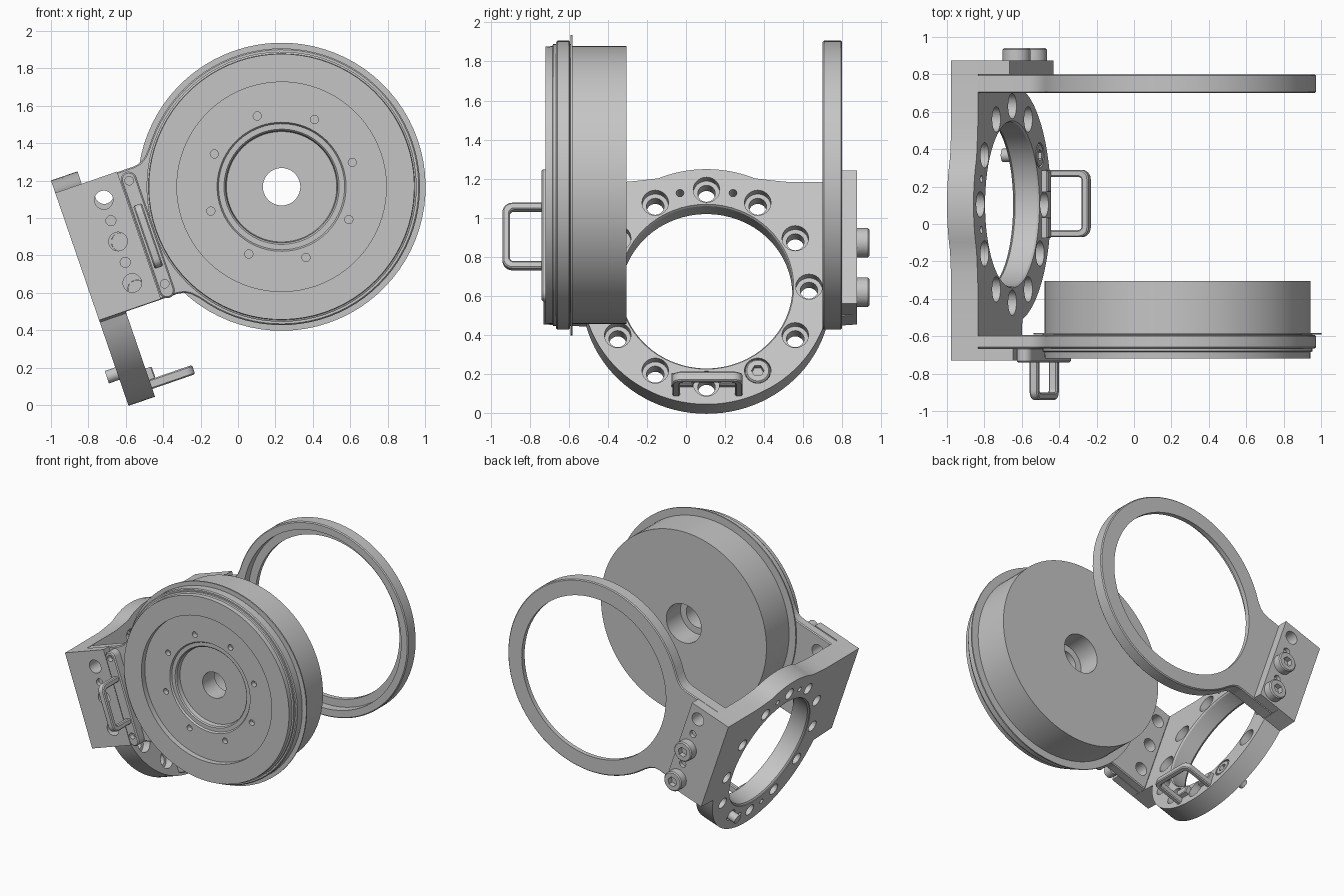
import bpy, bmesh
from math import sin, cos, pi, radians
from mathutils import Matrix, Vector

if "Cube" in bpy.data.objects:
    bpy.data.objects.remove(bpy.data.objects["Cube"])

grey = bpy.data.materials.new("machined_grey")
grey.use_nodes = True
COLOR = (0.56, 0.56, 0.56, 1)
grey.diffuse_color = COLOR
for node in grey.node_tree.nodes:
    if node.type == 'BSDF_PRINCIPLED':
        node.inputs["Base Color"].default_value = COLOR

# Everything is built in the bracket's own frame, then tilted as a whole
TILT = Matrix.Translation((-1, 0, 1.2)) @ Matrix.Rotation(radians(-19), 4, 'Y')
FRONT, BACK = -0.73, 0.875      # outer faces of the side flanges
THICK = 0.15                    # side plate thickness
HUB = (1.155, -0.433)           # wheel axis
RING = (0.105, -0.637)          # side ring axis
RING_R, BOLT_R = 0.637, 0.525


def place(axis, p, q, h):
    return Vector({'X': (h, p, q), 'Y': (p, h, q), 'Z': (p, q, h)}[axis])


def to_object(name, bm):
    bmesh.ops.recalc_face_normals(bm, faces=bm.faces)
    me = bpy.data.meshes.new(name)
    bm.to_mesh(me)
    bm.free()
    me.materials.append(grey)
    ob = bpy.data.objects.new(name, me)
    bpy.context.collection.objects.link(ob)
    ob.matrix_world = TILT
    return ob


def lathe(bm, profile, centre, axis, segs=32):
    """Spin (radius, height) points; radius 0 at both ends closes with caps, else a loop."""
    solid = profile[0][0] == 0
    pts = profile[1:-1] if solid else profile
    rings = []
    for r, h in pts:
        rings.append([bm.verts.new(place(axis, centre[0] + r * cos(2 * pi * k / segs),
                                         centre[1] + r * sin(2 * pi * k / segs), h))
                      for k in range(segs)])
    pairs = list(zip(rings, rings[1:]))
    if solid:
        bm.faces.new(rings[0])
        bm.faces.new(rings[-1][::-1])
    else:
        pairs.append((rings[-1], rings[0]))
    for a, b in pairs:
        for k in range(segs):
            j = (k + 1) % segs
            bm.faces.new((a[k], a[j], b[j], b[k]))


def rod(bm, r, centre, axis, lo, hi, segs=24):
    lathe(bm, [(0, lo), (r, lo), (r, hi), (0, hi)], centre, axis, segs)


def make_plate(name, outline, axis, lo, hi, chamfer=0):
    bm = bmesh.new()
    a = [bm.verts.new(place(axis, p, q, lo)) for p, q in outline]
    b = [bm.verts.new(place(axis, p, q, hi)) for p, q in outline]
    caps = [bm.faces.new(a), bm.faces.new(b[::-1])]
    for i in range(len(a)):
        j = (i + 1) % len(a)
        bm.faces.new((a[j], a[i], b[i], b[j]))
    if chamfer:
        bmesh.ops.recalc_face_normals(bm, faces=bm.faces)
        edges = list({e for f in caps for e in f.edges})
        bmesh.ops.bevel(bm, geom=edges, offset=chamfer, segments=1, affect='EDGES')
    return to_object(name, bm)


def cut(ob, bm):
    cutter = to_object("cutter", bm)
    cutter.hide_render = True
    mod = ob.modifiers.new("cut", 'BOOLEAN')
    mod.operation, mod.solver, mod.object = 'DIFFERENCE', 'EXACT', cutter
    bpy.context.view_layer.objects.active = ob
    bpy.ops.object.modifier_apply(modifier=mod.name)
    bpy.data.objects.remove(cutter)


def arc(centre, r, start, end, n):
    angles = [radians(start + (end - start) * i / n) for i in range(n + 1)]
    return [(centre[0] + r * cos(t), centre[1] + r * sin(t)) for t in angles]


def rect(x0, x1, y0, y1):
    return [(x0, y0), (x1, y0), (x1, y1), (x0, y1)]


# Side plate: wide block merged with a bolted ring
top, low, cy = -0.07, -0.79, RING[0]
outline = ([(FRONT, top), (cy - 0.42, top), (cy - 0.34, -0.062)]
           + arc(RING, RING_R, 113, 67, 10)
           + [(cy + 0.34, -0.062), (cy + 0.42, top), (BACK, top), (BACK, low)]
           + arc(RING, RING_R, -15, -165, 40) + [(FRONT, low)])
side_plate = make_plate("side_plate", outline, 'X', 0, THICK)
bm = bmesh.new()
lathe(bm, [(0, -0.1), (0.45, -0.1), (0.45, 0.005), (0.44, 0.015), (0.44, THICK - 0.01),
           (0.45, THICK + 0.005), (0.45, 0.25), (0, 0.25)], RING, 'X', 64)
cut(side_plate, bm)
bm = bmesh.new()
for k in range(12):
    c = arc(RING, BOLT_R, 30 * k, 0, 1)[0]
    lathe(bm, [(0, -0.1), (0.045, -0.1), (0.045, 0.09), (0.068, 0.09), (0.068, 0.25), (0, 0.25)],
          c, 'X', 24)
for angle in (75, 105, 255, 285):
    rod(bm, 0.02, arc(RING, BOLT_R, angle, 0, 1)[0], 'X', -0.1, 0.25, 12)
cut(side_plate, bm)

# Side flanges and the ring-shaped arms they carry
half = [(THICK, 0.36), (0.44, 0.36), (0.48, 0.366), (0.515, 0.388)]
arm = ([(a, HUB[1] - w) for a, w in half]
       + arc(HUB, 0.74, -145, 145, 72)
       + [(a, HUB[1] + w) for a, w in reversed(half)])
FRONT_HOLES = [(0.233, -0.425 + s) for s in (0.235, 0, -0.235)]
BACK_HOLES = [(0.245, -0.432 + s) for s in (0.268, 0, -0.268)]
for side, edge, flange_y, arm_y, holes in (
        ("front", 0.35, (FRONT, -0.665), (-0.665, -0.593), FRONT_HOLES),
        ("back", 0.33, (0.8, BACK), (0.7, 0.8), BACK_HOLES)):
    outer = FRONT if side == "front" else BACK
    flange = make_plate(side + "_flange", rect(THICK, edge, low, top), 'Y', *flange_y)
    ring = make_plate(side + "_ring_arm", arm, 'Y', *arm_y, chamfer=0.007)
    for ob in (flange, ring):
        bm = bmesh.new()
        for c in holes:
            rod(bm, 0.05, c, 'Y', outer - 0.3, outer + 0.3)
        if ob is flange:
            for c, d in zip(holes, holes[1:]):
                rod(bm, 0.027, (c[0], (c[1] + d[1]) / 2), 'Y', outer - 0.03, outer + 0.03, 16)
        elif side == "front":
            rod(bm, 0.62, HUB, 'Y', outer - 0.3, outer + 0.3, 72)
        else:
            # seat for the wheel with a retaining lip behind it
            lathe(bm, [(0, 0.6), (0.68, 0.6), (0.68, 0.765), (0.62, 0.765), (0.62, 0.9), (0, 0.9)],
                  HUB, 'Y', 72)
        cut(ob, bm)


# Socket-head bolts
def bolt(name, centre, axis, head, shank_end, r, shank):
    base, tip = head
    bm = bmesh.new()
    lathe(bm, [(0, shank_end), (shank, shank_end), (shank, base), (r, base),
               (r, tip - 0.008), (r - 0.008, tip), (0, tip)], centre, axis)
    ob = to_object(name, bm)
    bm = bmesh.new()
    rod(bm, r * 0.5, centre, axis, tip - 0.04, tip + 0.05, 6)
    cut(ob, bm)


for i, c in enumerate(BACK_HOLES[1:]):
    bolt("flange_bolt_%d" % (i + 1), c, 'Y', (BACK, 0.94), 0.7, 0.075, 0.049)
bolt("ring_bolt", arc(RING, BOLT_R, -60, 0, 1)[0], 'X', (0.09, 0.15), -0.06, 0.064, 0.035)

# Wheel: drum, thin lip, recessed front face and bored hub
bm = bmesh.new()
lathe(bm, [(0.15, -0.305), (0.712, -0.305), (0.712, -0.582), (0.77, -0.582), (0.77, -0.592),
           (0.722, -0.592), (0.722, -0.68), (0.712, -0.685), (0.71, -0.72), (0.56, -0.72),
           (0.56, -0.678), (0.345, -0.678), (0.337, -0.665), (0.308, -0.665), (0.3, -0.657),
           (0.295, -0.625), (0.1, -0.625), (0.1, -0.48), (0.15, -0.48)], HUB, 'Y', 80)
wheel = to_object("wheel", bm)
bm = bmesh.new()
for k in range(8):
    rod(bm, 0.022, arc(HUB, 0.4, 45 * k, 0, 1)[0], 'Y', -0.76, -0.64, 16)
cut(wheel, bm)

# Handle mounting strip with rounded ends
strip = make_plate("handle_strip",
                   arc((0.395, -0.13), 0.042, 0, 180, 10) + arc((0.395, -0.757), 0.042, 180, 360, 10),
                   'Y', -0.74, -0.66, 0.008)
bm = bmesh.new()
for b in (-0.137, -0.72):
    rod(bm, 0.023, (0.395, b), 'Y', -0.8, -0.7, 16)
cut(strip, bm)


# U-shaped handles: (reach, span) outline with rounded corners, extruded flat
def handle_outline(root, reach, mid, span, t=0.038):
    way = 1 if reach > root else -1

    def bend(tip, w, r):
        c = tip - way * r
        return [(c + way * r * sin(radians(g)), mid + s * (w - r + r * cos(radians(g))))
                for s, angles in ((1, range(0, 91, 15)), (-1, range(90, -1, -15))) for g in angles]

    w = span / 2
    return ([(root, mid + w)] + bend(reach, w, 0.05) + [(root, mid - w), (root, mid - w + t)]
            + bend(reach - way * t, w - t, 0.02)[::-1] + [(root, mid + w - t)])


make_plate("front_handle", handle_outline(-0.7, -0.94, -0.45, 0.355), 'X', 0.371, 0.419, 0.007)
make_plate("ring_handle", handle_outline(0.13, 0.392, 0.11, 0.36), 'Z', -1.23, -1.178, 0.007)
for side, y0, y1 in (("front", -0.075, 0.035), ("back", 0.17, 0.285)):
    make_plate("ring_handle_foot_" + side, rect(y0, y1, -1.18, -1.115), 'X', THICK - 0.01, 0.185, 0.006)

# Smooth round surfaces, keep machined edges crisp
bpy.ops.object.select_all(action='DESELECT')
for ob in bpy.context.collection.objects:
    if ob.type == 'MESH' and grey.name in ob.data.materials:
        ob.select_set(True)
        bpy.context.view_layer.objects.active = ob
bpy.ops.object.shade_smooth_by_angle(angle=radians(30))
